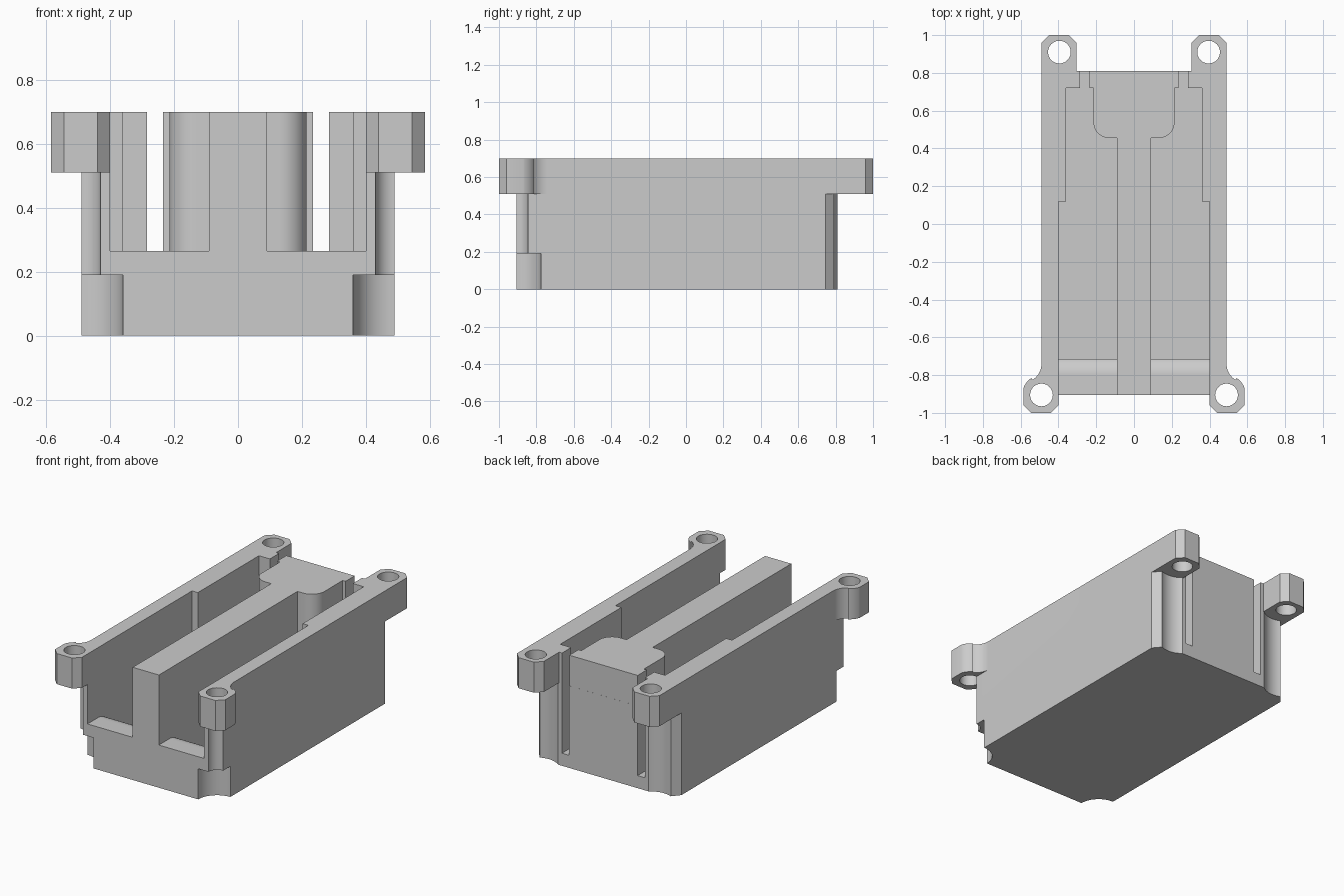
import bpy, bmesh
from math import sin, cos, radians

if "Cube" in bpy.data.objects:
    bpy.data.objects.remove(bpy.data.objects["Cube"], do_unlink=True)

grey = bpy.data.materials.new("matte grey")
grey.use_nodes = True
color = (0.6, 0.6, 0.6, 1)
grey.diffuse_color = color
grey.node_tree.nodes["Principled BSDF"].inputs["Base Color"].default_value = color

FRONT_HOLE = (0.49, -0.905)
BACK_HOLE = (0.395, 0.91)


def arc(center, r, start, end, steps=12):
    angles = [radians(start + (end - start) * i / steps) for i in range(steps + 1)]
    return [(center[0] + r * cos(a), center[1] + r * sin(a)) for a in angles]


def mirrored(half):
    return half + [(-x, y) for x, y in reversed(half)]


def prism(name, outline, low, high, along_x=False):
    """Extrude a closed outline along z, or a (y, z) outline along x."""
    bm = bmesh.new()
    place = (lambda p: (low, *p)) if along_x else (lambda p: (*p, low))
    face = bm.faces.new([bm.verts.new(place(p)) for p in outline])
    top = bmesh.ops.extrude_face_region(bm, geom=[face])
    depth = high - low
    moved = [g for g in top["geom"] if isinstance(g, bmesh.types.BMVert)]
    bmesh.ops.translate(bm, verts=moved, vec=(depth, 0, 0) if along_x else (0, 0, depth))
    bmesh.ops.recalc_face_normals(bm, faces=bm.faces)
    mesh = bpy.data.meshes.new(name)
    bm.to_mesh(mesh)
    bm.free()
    mesh.materials.append(grey)
    obj = bpy.data.objects.new(name, mesh)
    bpy.context.collection.objects.link(obj)
    return obj


def combine(target, tool, operation):
    mod = target.modifiers.new(operation, 'BOOLEAN')
    mod.operation, mod.object, mod.solver = operation, tool, 'EXACT'
    bpy.context.view_layer.objects.active = target
    bpy.ops.object.modifier_apply(modifier=mod.name)
    bpy.data.objects.remove(tool, do_unlink=True)


def body_outline(front_radius):
    # Rectangle with scooped screw clearances at all corners
    return mirrored(arc(FRONT_HOLE, front_radius, 180, 90)
                    + [(0.49, 0.745)]
                    + arc(BACK_HOLE, 0.13, -65, -130))


# Upper rim with four screw ears
rim_outline = mirrored(
    [(0.40, -0.905), (0.40, -0.96), (0.44, -1), (0.545, -1), (0.585, -0.96)]
    + arc((0.49, -0.90), 0.1, 18, 58)
    + arc((0.59, -0.74), 0.1, 238, 180)
    + [(0.49, 0.96), (0.45, 1), (0.345, 1), (0.305, 0.96), (0.305, 0.81)])

# Three stacked levels of the housing
housing = prism("housing", body_outline(0.13), 0, 0.19)
combine(housing, prism("middle", body_outline(0.06), 0.19, 0.51), 'UNION')
combine(housing, prism("rim", rim_outline, 0.51, 0.70), 'UNION')

# Channel plan, ending in a narrow slot through the back wall
channel = ([(0.09, -0.715), (0.40, -0.715), (0.40, 0.12), (0.36, 0.12), (0.36, 0.72),
            (0.285, 0.72), (0.285, 0.9), (0.235, 0.9), (0.235, 0.72), (0.215, 0.72)]
           + arc((0.13, 0.54), 0.085, 0, -90) + [(0.09, 0.455)])
# Front sill with a rounded inner edge
sill = ([(-1.1, 0.8), (-1.1, 0.265)] + arc((-0.80, 0.155), 0.11, 90, 39.4)
        + [(-0.6, 0.195), (-0.6, 0.8)])

for side in (1, -1):
    flip = lambda pts: [(side * x, y) for x, y in pts]
    low, high = sorted((side * 0.09, side * 0.40))
    combine(housing, prism("channel_cut", flip(channel), 0.078, 0.8), 'DIFFERENCE')
    combine(housing, prism("sill_cut", sill, low, high, True), 'DIFFERENCE')
    for hole in (FRONT_HOLE, BACK_HOLE):
        ring = flip(arc(hole, 0.06, 0, 352.5, 47))
        combine(housing, prism("hole_cut", ring, 0.4 if hole == BACK_HOLE else 0.19, 0.8),
                'DIFFERENCE')

# Clean flat faces and keep hard edges crisp
bm = bmesh.new()
bm.from_mesh(housing.data)
bmesh.ops.remove_doubles(bm, verts=bm.verts, dist=0.0002)
bmesh.ops.dissolve_limit(bm, angle_limit=radians(0.5), verts=bm.verts, edges=bm.edges)
bm.to_mesh(housing.data)
bm.free()
bpy.ops.object.select_all(action='DESELECT')
housing.select_set(True)
bpy.context.view_layer.objects.active = housing
bpy.ops.object.shade_smooth_by_angle(angle=radians(30))
